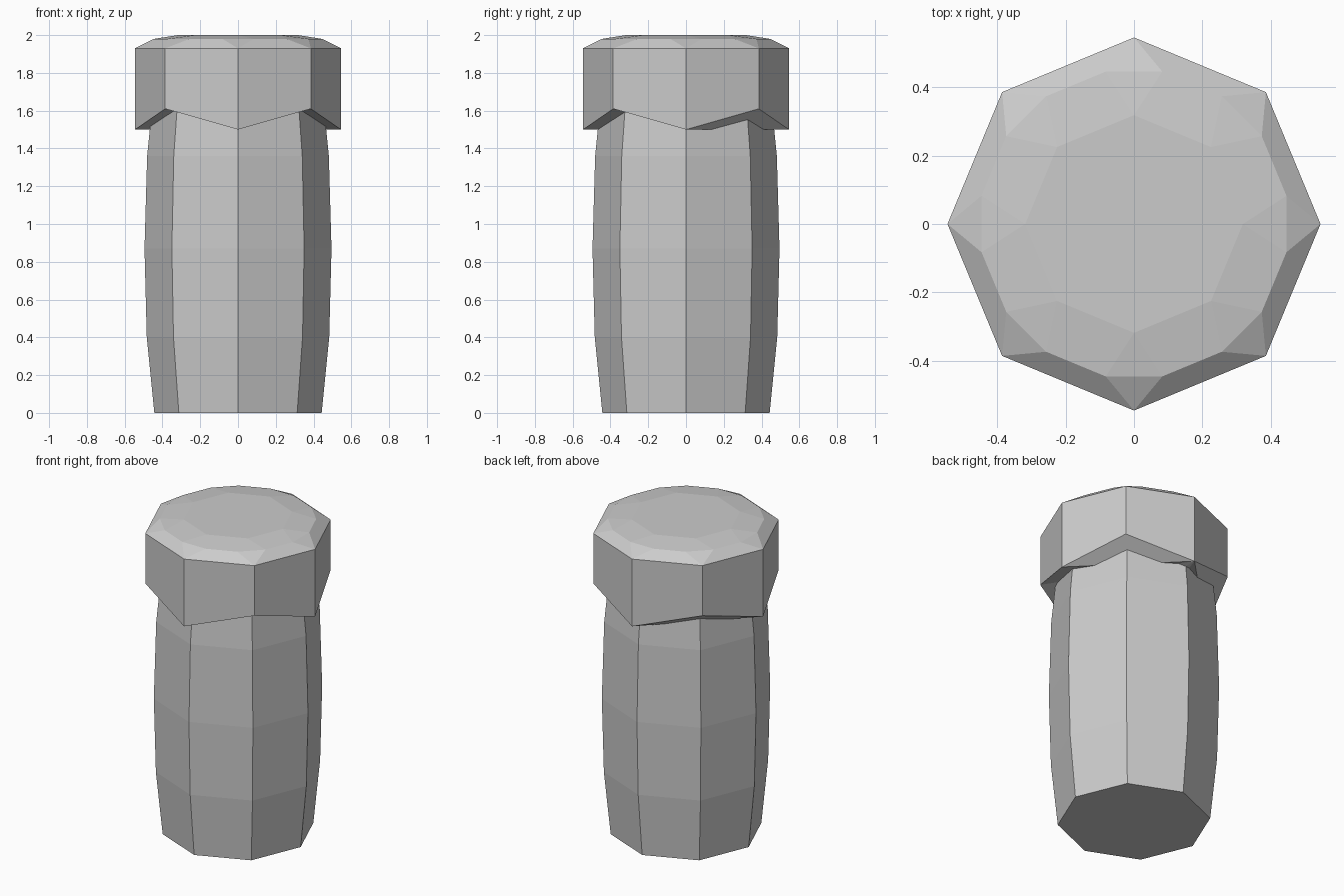
import bpy, bmesh
from math import sin, cos, radians

if "Cube" in bpy.data.objects:
    bpy.data.objects.remove(bpy.data.objects["Cube"])

N = 8


def polar(bm, r, deg, z):
    a = radians(deg)
    return bm.verts.new((r * cos(a), r * sin(a), z))


def finish(bm, name):
    bmesh.ops.recalc_face_normals(bm, faces=bm.faces[:])
    mesh = bpy.data.meshes.new(name)
    bm.to_mesh(mesh)
    bm.free()
    obj = bpy.data.objects.new(name, mesh)
    bpy.context.collection.objects.link(obj)
    return obj


# Barrel-shaped octagonal body
bm = bmesh.new()
profile = [(0.443, 0), (0.483, 0.4), (0.495, 0.87), (0.481, 1.36), (0.435, 1.82)]
rings = [[polar(bm, r, 45 * i, z) for i in range(N)] for r, z in profile]
for lo, hi in zip(rings, rings[1:]):
    for i in range(N):
        j = (i + 1) % N
        bm.faces.new((lo[i], lo[j], hi[j], hi[i]))
bm.faces.new(rings[0][::-1])
bm.faces.new(rings[-1])
finish(bm, "body")

# Octagonal cap with zigzag rim and faceted crown
bm = bmesh.new()
rim = [polar(bm, 0.545, 45 * i, 1.61 if i % 2 else 1.5) for i in range(N)]
edge = [polar(bm, 0.545, 45 * i, 1.93) for i in range(N)]
before = [polar(bm, 0.453, 45 * i - 10.5, 1.98) for i in range(N)]
after = [polar(bm, 0.453, 45 * i + 10.5, 1.98) for i in range(N)]
top = [polar(bm, 0.318, 45 * i, 2.0) for i in range(N)]
for i in range(N):
    j = (i + 1) % N
    bm.faces.new((rim[i], rim[j], edge[j], edge[i]))
    bm.faces.new((edge[i], after[i], before[i]))
    bm.faces.new((edge[i], edge[j], before[j], after[i]))
    bm.faces.new((before[i], after[i], top[i]))
    bm.faces.new((after[i], before[j], top[j], top[i]))
bm.faces.new(top)

# Underside of the cap, fanned from the back corner
fan = [rim[(2 + k) % N] for k in range(N)]
for k in range(1, N - 1):
    bm.faces.new((fan[0], fan[k + 1], fan[k]))
finish(bm, "cap")
